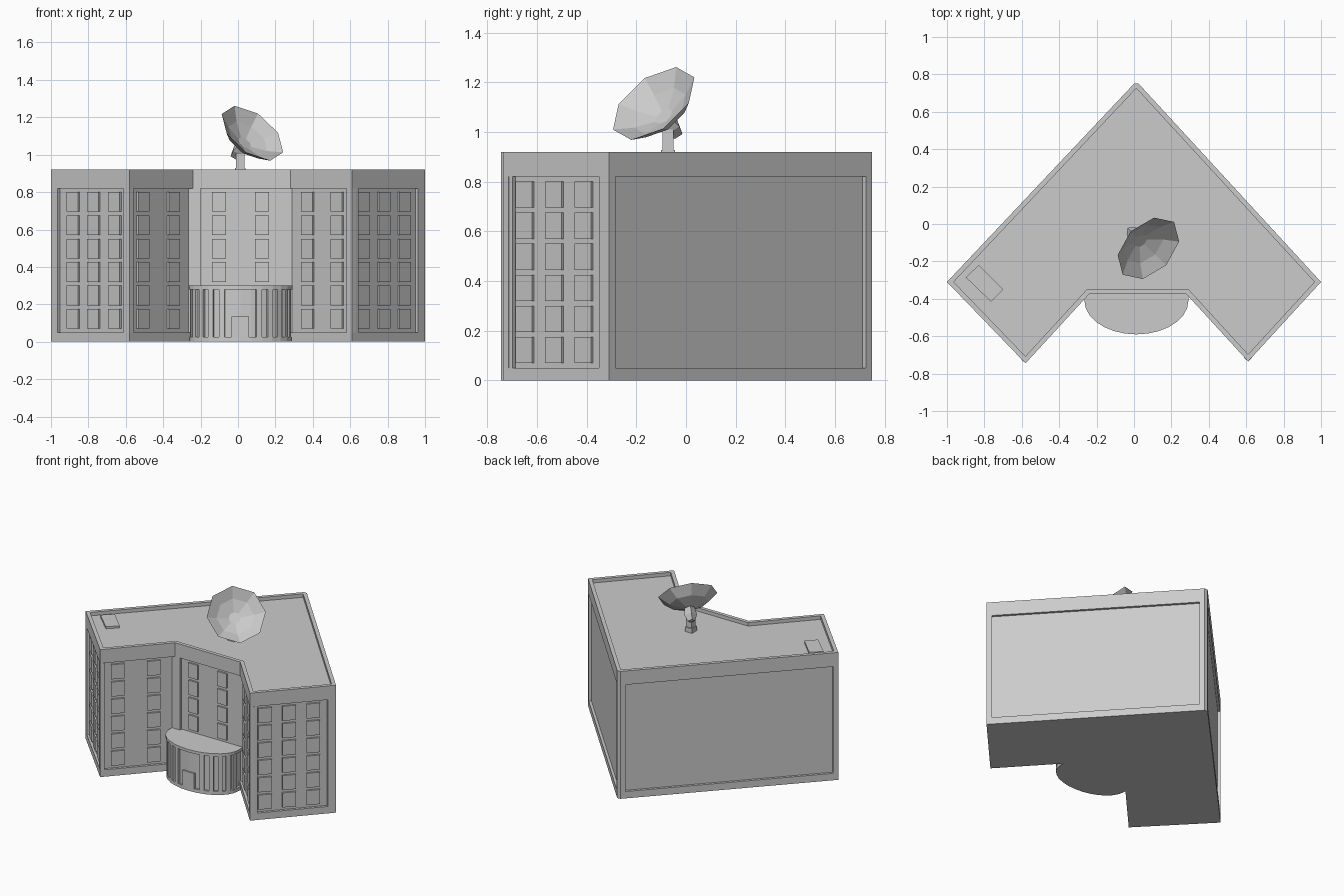
import bpy, bmesh, math
from mathutils import Vector, Matrix

old = bpy.data.objects.get("Cube")
if old:
    bpy.data.objects.remove(old, do_unlink=True)

grey = bpy.data.materials.new("concrete_grey")
grey.use_nodes = True
grey.diffuse_color = (0.6, 0.6, 0.6, 1)
grey.node_tree.nodes["Principled BSDF"].inputs["Base Color"].default_value = (0.6, 0.6, 0.6, 1)


def finish(name, bm):
    bmesh.ops.recalc_face_normals(bm, faces=bm.faces)
    me = bpy.data.meshes.new(name)
    bm.to_mesh(me)
    bm.free()
    me.materials.append(grey)
    ob = bpy.data.objects.new(name, me)
    bpy.context.collection.objects.link(ob)
    return ob


def loop(bm, pts, z):
    return [bm.verts.new((p[0], p[1], z)) for p in pts]


def bridge(bm, a, b):
    for i in range(len(a)):
        j = (i + 1) % len(a)
        bm.faces.new((a[i], a[j], b[j], b[i]))


def prism(bm, pts, z0, z1):
    lo, hi = loop(bm, pts, z0), loop(bm, pts, z1)
    bridge(bm, lo, hi)
    bm.faces.new(lo[::-1])
    bm.faces.new(hi)


def ring(bm, outer, inner, z0, z1):
    loops = [loop(bm, outer, z0), loop(bm, outer, z1), loop(bm, inner, z1), loop(bm, inner, z0)]
    for i in range(4):
        bridge(bm, loops[i], loops[(i + 1) % 4])


# Footprint, counterclockwise
plan = [Vector(p) for p in ((-1, -.31), (-.58, -.745), (-.24, -.375), (.28, -.375),
                            (.61, -.735), (1, -.31), (.025, .75), (0, .75))]
count = len(plan)


def wall_axes(i):
    a, b = plan[i], plan[(i + 1) % count]
    t = (b - a).normalized()
    return a, t, Vector((t.y, -t.x)), (b - a).length


def inset(d):
    pts = []
    for i, p in enumerate(plan):
        n1, n2 = wall_axes(i - 1 if i else count - 1)[2], wall_axes(i)[2]
        pts.append(p - (n1 + n2) / (1 + n1.dot(n2)) * d)
    return pts


def plate(bm, i, s0, s1, z0, z1, d0, d1):
    # Box on wall i, s along the wall, d outwards from the footprint line
    a, t, n, _ = wall_axes(i)
    prism(bm, [a + t * s + n * d for s, d in ((s0, d0), (s0, d1), (s1, d1), (s1, d0))], z0, z1)


# Main block and its bands
RECESS = .018
bm = bmesh.new()
prism(bm, inset(RECESS), 0, .895)
finish("building_core", bm)
for name, z0, z1 in (("base_band", 0, .05), ("roof_parapet", .82, .92)):
    bm = bmesh.new()
    ring(bm, plan, inset(.026), z0, z1)
    finish(name, bm)

# Corner posts: width at the start and end of each wall
posts = {0: (.05, .045), 1: (.03, 0), 2: (.04, 0), 3: (0, .045), 4: (.05, .055),
         5: (.035, .035), 6: (.025, 0), 7: (.035, .035)}
bm = bmesh.new()
for i, (start, end) in posts.items():
    length = wall_axes(i)[3]
    if start:
        plate(bm, i, -.025 if i == 2 else 0, start, .05, .82, -.03, 0)
    if end:
        plate(bm, i, length - end, length, .05, .82, -.03, 0)
finish("corner_posts", bm)

# Windows: column centres as fractions of each wall
columns = {0: (.26, .52, .79), 1: (.24, .72), 2: (.265, .71), 3: (.25, .73), 4: (.18, .46, .74)}
bm = bmesh.new()
for i, fractions in columns.items():
    length = wall_axes(i)[3]
    half = .037 if i == 2 else .045
    for f in fractions:
        for row in range(2 if i == 2 else 0, 6):
            z = .07 + .125 * row
            plate(bm, i, f * length - half, f * length + half, z, z + .105, -.03, -.006)
finish("windows", bm)

# Curved entrance hall
CX, CY, RX, RY = .013, -.41, .278, .18


def half_oval(scale):
    arc = [(CX + RX * scale * math.cos(t), CY + RY * scale * math.sin(t))
           for t in (math.pi * (1 + k / 14) for k in range(15))]
    return [(arc[0][0], -.34)] + arc + [(arc[-1][0], -.34)]


for name, scale, z0, z1 in (("entrance_plinth", .98, 0, .025), ("entrance_wall", .92, .025, .28),
                            ("entrance_canopy", 1, .28, .3)):
    bm = bmesh.new()
    prism(bm, half_oval(scale), z0, z1)
    finish(name, bm)

bm = bmesh.new()
for side in (-1, 1):
    for deg in (22, 37, 52, 67, 82):
        t = math.radians(270 + side * deg)
        c = Vector((CX + RX * .93 * math.cos(t), CY + RY * .93 * math.sin(t)))
        n = Vector((math.cos(t) / RX, math.sin(t) / RY)).normalized()
        u = Vector((-n.y, n.x))
        prism(bm, [c + u * a * .015 + n * b * .011
                   for a, b in ((-1, -1), (1, -1), (1, 1), (-1, 1))], .025, .28)
finish("entrance_ribs", bm)

bm = bmesh.new()
prism(bm, [(-.035, -.55), (-.035, -.585), (.06, -.585), (.06, -.55)], .025, .135)
finish("entrance_door", bm)

# Roof hatch
bm = bmesh.new()
prism(bm, [(-.83, -.22), (-.9, -.285), (-.765, -.415), (-.7, -.35)], .89, .91)
finish("roof_hatch", bm)


# Dish mast
def square(r):
    return [(.012 + x * r, -.073 + y * r) for x, y in ((-1, -1), (1, -1), (1, 1), (-1, 1))]


bm = bmesh.new()
prism(bm, square(.028), .89, .928)
prism(bm, square(.022), .928, 1.01)
finish("dish_mast", bm)

# Dish frame: local z is the aim, local x points at a rim corner
aim = Vector((.53, -.524, .667)).normalized()
xa = Vector((-.16, -.035, .1))
xa = (xa - aim * xa.dot(aim)).normalized()
ya = aim.cross(xa)
frame = Matrix.Translation((.077, -.13, 1.115)) @ Matrix((xa, ya, aim)).transposed().to_4x4()


def lathe(name, profile, sides, turn=0):
    bm = bmesh.new()
    rings = []
    for r, z in profile:
        rings.append(loop(bm, [(r * math.cos(math.tau * k / sides + turn),
                                r * math.sin(math.tau * k / sides + turn))
                               for k in range(sides)], z))
    for a, b in zip(rings, rings[1:]):
        bridge(bm, a, b)
    bm.faces.new(rings[0][::-1])
    bm.faces.new(rings[-1])
    bm.transform(frame)
    return finish(name, bm)


lathe("dish", [(.04, -.092), (.13, -.058), (.197, 0), (.125, -.046), (.04, -.078)], 8)
lathe("dish_mount", [(.026, -.185), (.042, -.14), (.032, -.085)], 4, math.pi / 4)
